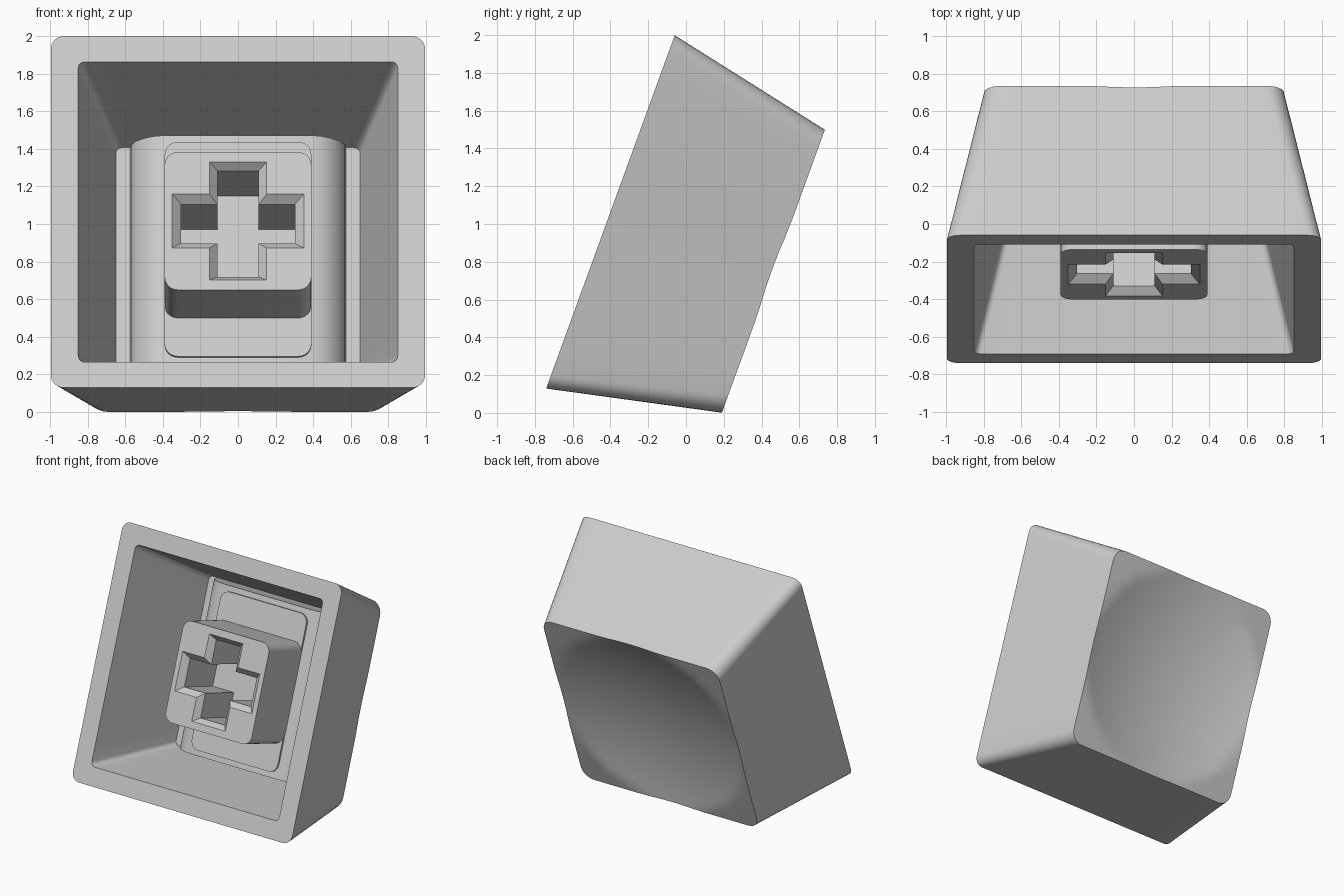
import bpy
import bmesh
import math
from mathutils import Matrix, Vector

cube = bpy.data.objects.get("Cube")
if cube:
    bpy.data.objects.remove(cube, do_unlink=True)

grey = bpy.data.materials.new("light grey plastic")
grey.use_nodes = True
grey.diffuse_color = (0.6, 0.6, 0.6, 1)
grey.node_tree.nodes["Principled BSDF"].inputs["Base Color"].default_value = (0.6, 0.6, 0.6, 1)

# The cap is built opening upwards, then tipped so the opening faces the front
PLACE = Matrix.Translation((0, -0.4, 1.064)) @ Matrix.Rotation(math.radians(70), 4, "X")
HEIGHT, CEILING, PEDESTAL, STEM = -0.918, -0.785, -0.577, -0.14
DISH_RADIUS, DISH_DEPTH = 0.83, 0.12


def rounded_rect(hx, hy, r, z, arc=6, side=14):
    """Closed loop of points round a rectangle with rounded corners."""
    pts = []
    for i, (sx, sy) in enumerate([(1, 1), (-1, 1), (-1, -1), (1, -1)]):
        for k in range(arc + 1):
            a = math.pi / 2 * (i + k / arc)
            pts.append(Vector((sx * (hx - r) + r * math.cos(a), sy * (hy - r) + r * math.sin(a), z)))
    if side > 1:
        full = []
        for i, p in enumerate(pts):
            q = pts[(i + 1) % len(pts)]
            steps = side if i % (arc + 1) == arc else 1
            full += [p.lerp(q, s / steps) for s in range(steps)]
        pts = full
    return pts


def cross(hx, hy, arm, z):
    """Twelve-cornered cross loop."""
    pts = []
    for sx, sy in [(1, 1), (-1, 1), (-1, -1), (1, -1)]:
        quarter = [(hx, arm), (arm, arm), (arm, hy)]
        if sx != sy:
            quarter.reverse()
        pts += [Vector((sx * x, sy * y, z)) for x, y in quarter]
    return pts


def loft(bm, loops, cap_first=False, cap_last=False):
    """Skin a run of equal-length loops; returns their vertices."""
    rows = [[bm.verts.new(p) for p in loop] for loop in loops]
    for a, b in zip(rows, rows[1:]):
        for i in range(len(a)):
            j = (i + 1) % len(a)
            bm.faces.new((a[i], a[j], b[j], b[i]))
    if cap_first:
        bm.faces.new(rows[0])
    if cap_last:
        bm.faces.new(rows[-1])
    return rows


def finish(bm, name):
    bmesh.ops.recalc_face_normals(bm, faces=bm.faces)
    mesh = bpy.data.meshes.new(name)
    bm.to_mesh(mesh)
    bm.free()
    mesh.materials.append(grey)
    obj = bpy.data.objects.new(name, mesh)
    bpy.context.collection.objects.link(obj)
    obj.matrix_world = PLACE
    bpy.ops.object.select_all(action="DESELECT")
    obj.select_set(True)
    bpy.context.view_layer.objects.active = obj
    bpy.ops.object.shade_smooth_by_angle(angle=math.radians(30))


def dished(p):
    """Press a point of the touch surface into the shallow round dish."""
    fall = 1 - (p.x ** 2 + p.y ** 2) / DISH_RADIUS ** 2
    return Vector((p.x, p.y, HEIGHT + DISH_DEPTH * max(0, fall)))


# Cap shell: dished touch surface, tapered walls, flat rim, tapered cavity
edge = rounded_rect(0.797, 0.797, 0.1, HEIGHT)
rings = 24
loops = [[dished(p * ((k + 0.3) / (rings + 0.3))) for p in edge] for k in range(rings + 1)]
loops.append(rounded_rect(0.995, 0.995, 0.07, 0))
loops.append(rounded_rect(0.85, 0.85, 0.035, 0))
loops.append(rounded_rect(0.65, 0.65, 0.035, CEILING))
bm = bmesh.new()
loft(bm, loops, True, True)
finish(bm, "cap_shell")

# Pedestal: shouldered block running along the ceiling
half = [(0.575, CEILING), (0.568, -0.74), (0.545, -0.69), (0.5, -0.64), (0.45, -0.61), (0.39, -0.594)]
profile = half + [(-x, z) for x, z in reversed(half)]
bm = bmesh.new()
loft(bm, [[Vector((x, y, z)) for x, z in profile] for y in (-0.65, 0.65)], True, True)
finish(bm, "pedestal")

# Raised pad on the pedestal
bm = bmesh.new()
loft(bm, [rounded_rect(0.39, 0.607, 0.07, z, side=1) for z in (-0.62, PEDESTAL)], True, True)
finish(bm, "stem_pad")

# Stem: rounded block with a chamfered cross socket down to the pad
bm = bmesh.new()
outer = loft(bm, [rounded_rect(0.39, 0.39, 0.07, z, side=1) for z in (PEDESTAL - 0.01, STEM)], True)
socket = loft(bm, [cross(0.35, 0.335, 0.152, STEM),
                   cross(0.302, 0.3, 0.11, STEM - 0.045),
                   cross(0.302, 0.3, 0.11, PEDESTAL + 0.002)], False, True)
rim = [bm.edges.get((loop[i], loop[i - 1])) for loop in (outer[-1], socket[0]) for i in range(len(loop))]
bmesh.ops.triangle_fill(bm, edges=rim, use_beauty=True, normal=(0, 0, 1))
finish(bm, "stem")
